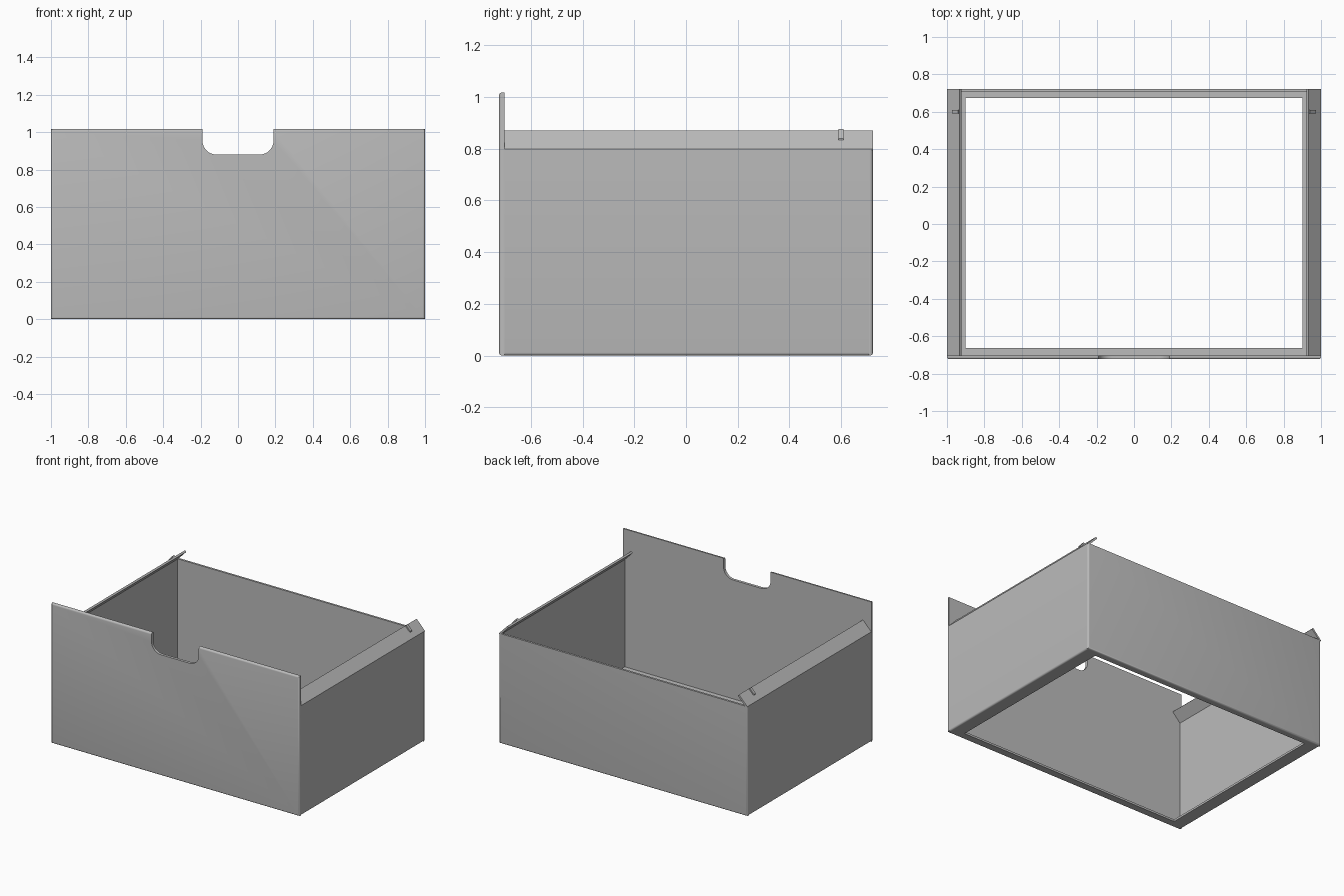
import bpy
import bmesh
from math import cos, sin, pi, radians
from mathutils import Vector

cube = bpy.data.objects.get("Cube")
if cube:
    bpy.data.objects.remove(cube, do_unlink=True)

steel = bpy.data.materials.new("grey_steel")
steel.use_nodes = True
grey = (0.5, 0.5, 0.5, 1)
steel.diffuse_color = grey
steel.node_tree.nodes["Principled BSDF"].inputs["Base Color"].default_value = grey

HALF_X, HALF_Y = 1.0, 0.723
WALL = 0.015
RIM = 0.8


def prism(name, outline, y0, y1, rounded=None, radius=0.012):
    """Extrude an (x, z) outline along y; round the edges chosen by a rule."""
    bm = bmesh.new()
    face = bm.faces.new([bm.verts.new((x, y0, z)) for x, z in outline])
    extruded = bmesh.ops.extrude_face_region(bm, geom=[face], use_keep_orig=True)
    verts = [g for g in extruded["geom"] if isinstance(g, bmesh.types.BMVert)]
    bmesh.ops.translate(bm, vec=Vector((0, y1 - y0, 0)), verts=verts)
    bmesh.ops.recalc_face_normals(bm, faces=bm.faces)
    if rounded:
        edges = [e for e in bm.edges if rounded((e.verts[0].co + e.verts[1].co) / 2)]
        bmesh.ops.bevel(bm, geom=edges, offset=radius, segments=4,
                        profile=0.5, affect='EDGES')
    mesh = bpy.data.meshes.new(name)
    bm.to_mesh(mesh)
    bm.free()
    mesh.materials.append(steel)
    obj = bpy.data.objects.new(name, mesh)
    bpy.context.collection.objects.link(obj)
    bpy.ops.object.select_all(action='DESELECT')
    bpy.context.view_layer.objects.active = obj
    obj.select_set(True)
    bpy.ops.object.shade_smooth_by_angle(angle=radians(30))
    return obj


def rect(x0, x1, z0, z1):
    return [(x0, z0), (x1, z0), (x1, z1), (x0, z1)]


def arc(cx, cz, r, start, end, steps=8):
    return [(cx + r * cos(start + (end - start) * i / steps),
             cz + r * sin(start + (end - start) * i / steps))
            for i in range(steps + 1)]


# Front panel with a rounded hand notch in its top edge
TOP, NOTCH, NOTCH_Z, R = 1.018, 0.19, 0.88, 0.075
outline = [(-HALF_X, 0), (HALF_X, 0), (HALF_X, TOP), (NOTCH, TOP)]
outline += arc(NOTCH - R, NOTCH_Z + R, R, 0, -pi / 2)
outline += arc(R - NOTCH, NOTCH_Z + R, R, -pi / 2, -pi)
outline += [(-NOTCH, TOP), (-HALF_X, TOP)]
prism("front_panel", outline, -HALF_Y, -HALF_Y + 0.02,
      lambda p: p.y < -HALF_Y + 0.001 and
      (abs(p.x) > 0.99 or p.z < 0.01 or p.z > TOP - 0.01))

# Back wall, rounded at the outer corners and the bottom bend
prism("back_wall", rect(-HALF_X, HALF_X, 0, RIM), HALF_Y - WALL, HALF_Y,
      lambda p: p.y > HALF_Y - 0.001 and (abs(p.x) > 0.99 or p.z < 0.01))

for side, s in (("left", 1), ("right", -1)):
    def flip(points):
        return [(s * x, z) for x, z in points]

    # Side wall
    prism(side + "_wall", flip(rect(HALF_X - WALL, HALF_X, 0, RIM)),
          -HALF_Y + 0.015, HALF_Y - 0.012,
          lambda p: abs(p.x) > 0.999 and p.z < 0.01)
    # Flange folded inward along the rim
    prism(side + "_flange",
          flip([(HALF_X, RIM - 0.004), (HALF_X, RIM), (0.933, 0.87),
                (0.923, 0.86), (HALF_X - WALL, RIM - 0.004)]),
          -HALF_Y + 0.018, HALF_Y)
    # Small pressed stop on the flange
    prism(side + "_stop",
          flip([(0.955, 0.835), (0.974, 0.833), (0.974, 0.84),
                (0.942, 0.876), (0.935, 0.868)]), 0.59, 0.61)
    # Bottom lip along the side
    prism(side + "_bottom_lip", flip(rect(0.9, 0.988, 0, WALL)),
          -HALF_Y + 0.012, HALF_Y - 0.012)

# Bottom lips along the front and the back
prism("front_bottom_lip", rect(-0.9, 0.9, 0, WALL), -HALF_Y + 0.012, -0.662)
prism("back_bottom_lip", rect(-0.9, 0.9, 0, WALL), 0.675, HALF_Y - 0.012)
